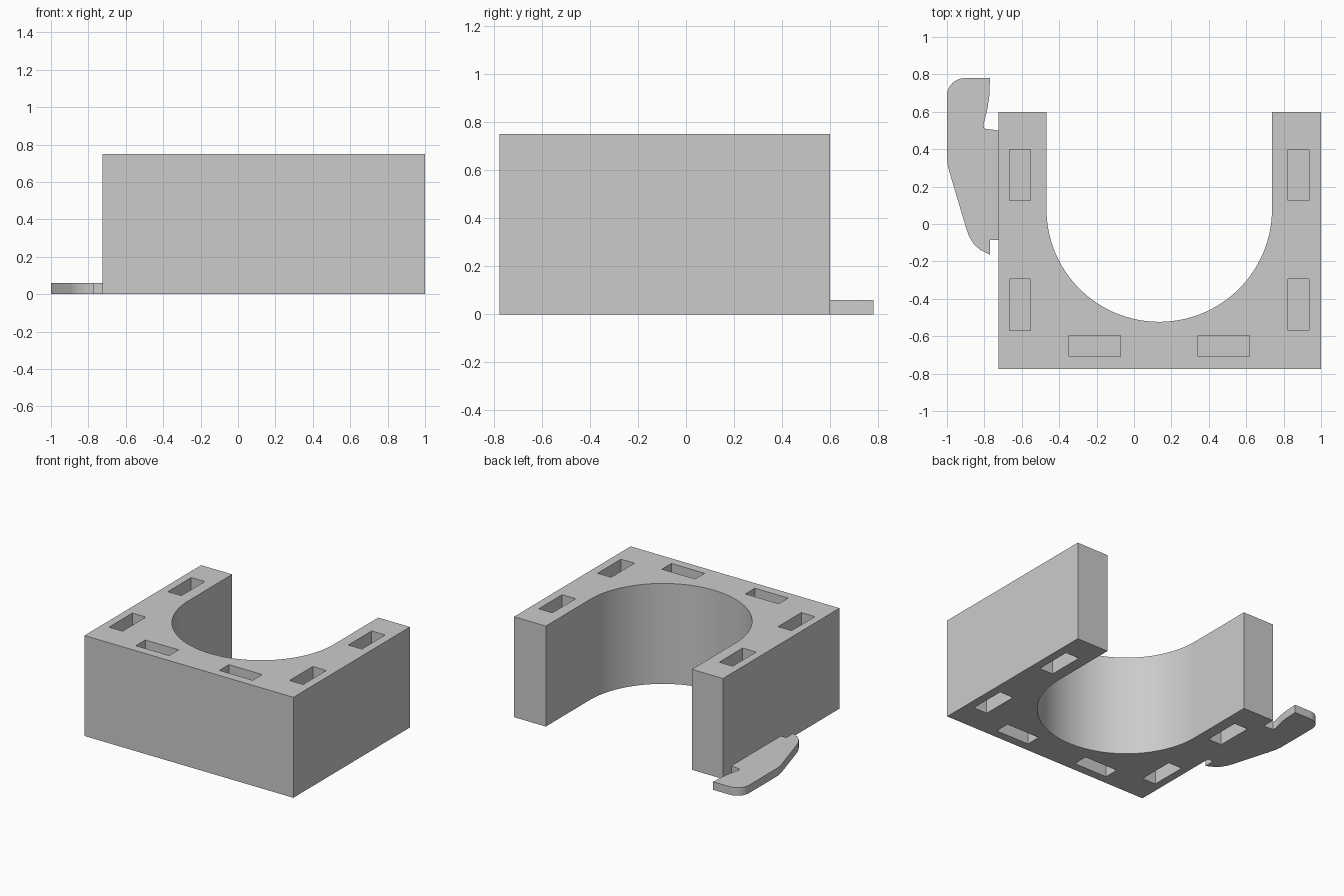
import bpy, bmesh
from math import sin, cos, pi, radians

cube = bpy.data.objects.get("Cube")
if cube:
    bpy.data.objects.remove(cube, do_unlink=True)

grey = bpy.data.materials.new("plain_grey")
grey.use_nodes = True
colour = (0.6, 0.6, 0.6, 1)
grey.diffuse_color = colour
grey.node_tree.nodes["Principled BSDF"].inputs["Base Color"].default_value = colour


def arc(cx, cy, r, start, end, steps):
    """Points along a circular arc, angles in degrees."""
    angles = [radians(start + (end - start) * i / steps) for i in range(steps + 1)]
    return [(cx + r * cos(a), cy + r * sin(a)) for a in angles]


def finish(name, bm):
    bmesh.ops.recalc_face_normals(bm, faces=bm.faces)
    mesh = bpy.data.meshes.new(name)
    bm.to_mesh(mesh)
    bm.free()
    mesh.materials.append(grey)
    obj = bpy.data.objects.new(name, mesh)
    bpy.context.collection.objects.link(obj)
    return obj


def extrude_outline(name, outline, height):
    bm = bmesh.new()
    face = bm.faces.new([bm.verts.new((x, y, 0)) for x, y in outline])
    top = bmesh.ops.extrude_face_region(bm, geom=[face])["geom"]
    verts = [v for v in top if isinstance(v, bmesh.types.BMVert)]
    bmesh.ops.translate(bm, verts=verts, vec=(0, 0, height))
    return finish(name, bm)


def smooth(obj):
    bpy.ops.object.select_all(action='DESELECT')
    obj.select_set(True)
    bpy.context.view_layer.objects.active = obj
    bpy.ops.object.shade_smooth_by_angle(angle=radians(30))


# U-shaped block with a round bay open to the back
LEFT, RIGHT, FRONT, BACK, HEIGHT = -0.725, 1.0, -0.775, 0.6, 0.75
MID = 0.135
bay = arc(MID, 0.08, 0.603, 180, 360, 64)
outline = [(LEFT, BACK), (LEFT, FRONT), (RIGHT, FRONT), (RIGHT, BACK),
           (bay[-1][0], BACK)] + bay[::-1] + [(bay[0][0], BACK)]
block = extrude_outline("block", outline, HEIGHT)

# Rectangular pockets in the top and bottom faces
DEPTH = 0.2
LONG, SHORT = 0.275, 0.112
cutter_bm = bmesh.new()
for side in (-1, 1):
    spots = [(MID + side * 0.745, 0.262, SHORT, LONG),
             (MID + side * 0.745, -0.432, SHORT, LONG),
             (MID + side * 0.345, -0.653, LONG, SHORT)]
    for x, y, sx, sy in spots:
        for z in (0, HEIGHT):
            verts = bmesh.ops.create_cube(cutter_bm, size=1)["verts"]
            bmesh.ops.scale(cutter_bm, verts=verts, vec=(sx, sy, 2 * DEPTH))
            bmesh.ops.translate(cutter_bm, verts=verts, vec=(x, y, z))
cutter = finish("pocket_cutter", cutter_bm)
cutter.hide_render = True
cut = block.modifiers.new("pockets", 'BOOLEAN')
cut.operation = 'DIFFERENCE'
cut.solver = 'EXACT'
cut.object = cutter
bpy.context.view_layer.objects.active = block
bpy.ops.object.modifier_apply(modifier=cut.name)
bpy.data.objects.remove(cutter, do_unlink=True)
smooth(block)

# Thin hooked tab beside the block
tab_outline = [(LEFT, 0.5), (-0.80, 0.51), (-0.805, 0.53), (-0.785, 0.61),
               (-0.774, 0.68), (-0.77, 0.78)]
tab_outline += arc(-0.905, 0.685, 0.095, 90, 180, 10)
tab_outline += [(-1, 0.35), (-0.995, 0.31), (-0.98, 0.255), (-0.895, -0.03),
                (-0.88, -0.07), (-0.855, -0.11), (-0.82, -0.14),
                (-0.77, -0.165), (-0.77, -0.085), (LEFT, -0.085)]
tab = extrude_outline("side_tab", tab_outline, 0.06)
smooth(tab)
